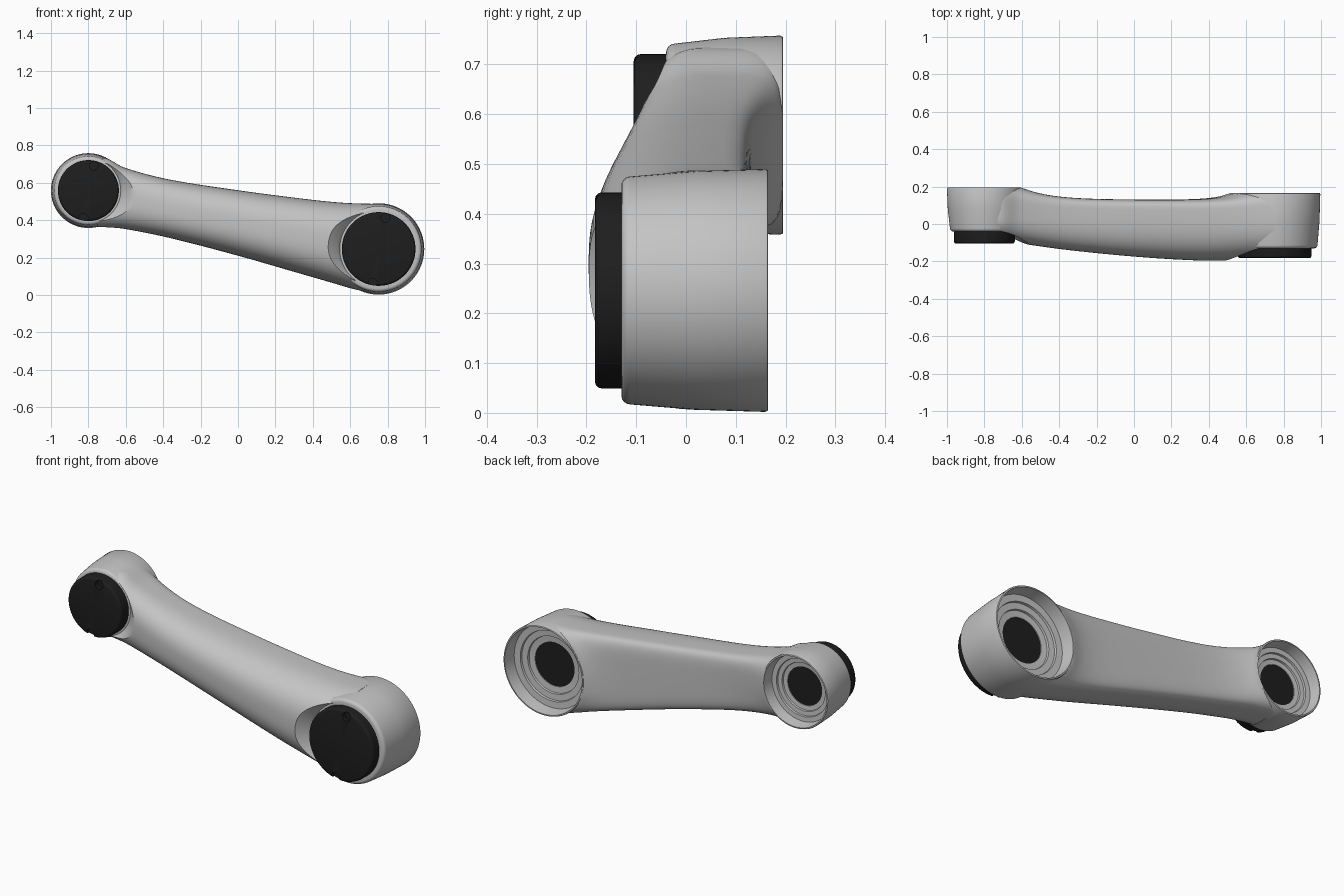
import bpy, bmesh, math
from mathutils import Vector

if "Cube" in bpy.data.objects:
    bpy.data.objects.remove(bpy.data.objects["Cube"])


def material(name, c):
    m = bpy.data.materials.new(name)
    m.diffuse_color = (c[0], c[1], c[2], 1)
    m.use_nodes = True
    m.node_tree.nodes["Principled BSDF"].inputs["Base Color"].default_value = m.diffuse_color
    return m


GREY = material("light grey", (0.55, 0.55, 0.55))
DARK = material("near black", (0.013, 0.013, 0.013))


def finish(bm, name, mat):
    bmesh.ops.remove_doubles(bm, verts=bm.verts, dist=1e-5)
    bmesh.ops.recalc_face_normals(bm, faces=bm.faces)
    me = bpy.data.meshes.new(name)
    bm.to_mesh(me)
    bm.free()
    ob = bpy.data.objects.new(name, me)
    bpy.context.collection.objects.link(ob)
    me.materials.append(mat)
    return ob


def lathe(name, prof, cx, cz, mat, closed=False, n=96):
    """Spin (radius, y) points around a y-parallel axis."""
    bm = bmesh.new()
    rings = []
    for r, y in prof:
        rings.append([bm.verts.new((cx + r * math.cos(2 * math.pi * i / n), y,
                                    cz + r * math.sin(2 * math.pi * i / n))) for i in range(n)])
    m = len(rings)
    for k in range(m if closed else m - 1):
        a, b = rings[k], rings[(k + 1) % m]
        for i in range(n):
            j = (i + 1) % n
            bm.faces.new((a[i], a[j], b[j], b[i]))
    return finish(bm, name, mat)


def activate(ob):
    bpy.ops.object.select_all(action='DESELECT')
    ob.select_set(True)
    bpy.context.view_layer.objects.active = ob


def cut(ob, cutters):
    activate(ob)
    for c in cutters:
        mod = ob.modifiers.new("cut", 'BOOLEAN')
        mod.operation = 'DIFFERENCE'
        mod.solver = 'EXACT'
        mod.object = c
        bpy.ops.object.modifier_apply(modifier=mod.name)
    for c in cutters:
        bpy.data.objects.remove(c)


def smooth(ob, deg=35):
    activate(ob)
    bpy.ops.object.shade_smooth_by_angle(angle=math.radians(deg))


def sample(table, x):
    """Smooth interpolation of rows (x, a, b, ...) with Hermite tangents."""
    n = len(table)
    i = max(k for k in range(n - 1) if table[k][0] <= x + 1e-9)
    p, q = table[i], table[i + 1]
    o, s = table[max(i - 1, 0)], table[min(i + 2, n - 1)]
    h = q[0] - p[0]
    t = (x - p[0]) / h
    out = []
    for c in range(1, len(p)):
        m0 = (q[c] - o[c]) / (q[0] - o[0]) * h
        m1 = (s[c] - p[c]) / (s[0] - p[0]) * h
        out.append((2*t**3 - 3*t**2 + 1) * p[c] + (t**3 - 2*t**2 + t) * m0
                   + (3*t**2 - 2*t**3) * q[c] + (t**3 - t**2) * m1)
    return out


# Joint data: centre, back radius, front radius, front y, back y, fillet length
SMALL = dict(n="small", cx=-0.80, cz=0.558, R=0.200, F=0.184, f=-0.04, b=0.195, k=0.15,
             cap=0.163, capf=-0.105, bore=0.105, depth=0.085)
LARGE = dict(n="large", cx=0.752, cz=0.246, R=0.244, F=0.229, f=-0.13, b=0.165, k=0.08,
             cap=0.197, capf=-0.183, bore=0.120, depth=0.10)

# Arm: rounded cross-sections (x, top z, bottom z, front y)
STATIONS = [
    (-0.75, 0.735, 0.364, -0.075), (-0.70, 0.730, 0.362, -0.085),
    (-0.61, 0.682, 0.354, -0.103), (-0.37, 0.618, 0.306, -0.137),
    (0.00, 0.560, 0.210, -0.174), (0.32, 0.518, 0.118, -0.194),
    (0.50, 0.498, 0.066, -0.195), (0.62, 0.490, 0.031, -0.190),
    (0.75, 0.487, 0.006, -0.185)]
bm = bmesh.new()
NX, NA = 72, 80
rows = []
for i in range(NX + 1):
    x = -0.75 + 1.5 * i / NX
    top, bot, front = sample(STATIONS, x)
    zc, hz, yc = (top + bot) / 2, (top - bot) / 2, 0.04
    ring = []
    for a in range(NA):
        t = 2 * math.pi * a / NA
        c, s = math.cos(t), math.sin(t)
        e = 2 / 5.5 if c > 0 else 2 / 2.6        # flat back, round front
        z = zc + hz * math.copysign(abs(s) ** e, s)
        back = 0.13                               # back flares up to the joint rims
        for j in (SMALL, LARGE):
            d = max(0, math.hypot(x - j["cx"], z - j["cz"]) - j["R"])
            back += (j["b"] - 0.13) * math.exp(-d / j["k"])
        depth = back - yc if c > 0 else yc - front
        ring.append(bm.verts.new((x, yc + depth * math.copysign(abs(c) ** e, c), z)))
    rows.append(ring)
for r0, r1 in zip(rows, rows[1:]):
    for a in range(NA):
        b = (a + 1) % NA
        bm.faces.new((r0[a], r0[b], r1[b], r1[a]))
bm.faces.new(rows[0])
bm.faces.new(rows[-1])
arm = finish(bm, "arm", GREY)

# Clear the arm out of both joints, leaving a sloped shoulder around each cap
cutters = []
for j in (SMALL, LARGE):
    R, c, f, b = j["R"], j["cap"], j["f"], j["b"]
    cutters.append(lathe(j["n"] + "_cutter", [
        (0, 0.3), (R - 0.007, 0.3), (R - 0.007, b - j["depth"] - 0.03),
        (c + 0.005, b - j["depth"] - 0.04), (c + 0.005, f + 0.012), (c + 0.012, f - 0.002),
        (c + 0.026, f - 0.018), (c + 0.05, f - 0.043), (c + 0.095, f - 0.085),
        (c + 0.15, f - 0.14), (0, f - 0.14)], j["cx"], j["cz"], GREY))
cut(arm, cutters)
smooth(arm, 40)

for j in (SMALL, LARGE):
    cx, cz, R, F, f, b = (j[k] for k in ("cx", "cz", "R", "F", "f", "b"))
    c, cf, bore, dp = j["cap"], j["capf"], j["bore"], j["depth"]
    mid = (f + b) / 2
    step = (R - 0.018 - bore) / 3
    # Hollow joint housing with stepped socket at the back
    prof = [(bore, f + 0.004), (F - 0.018, f)]
    prof += [(F - 0.018 + 0.018 * math.sin(t), f + 0.018 - 0.018 * math.cos(t))
             for t in (0.4, 0.8, 1.2, 1.57)]
    prof += [(F + (R - F) * 0.72, mid), (R, b - 0.006), (R - 0.002, b - 0.001), (R - 0.004, b),
             (R - 0.009, b), (R - 0.018, b - dp * 0.7), (bore + 2 * step, b - dp * 0.72),
             (bore + 2 * step - 0.002, b - dp * 0.84), (bore + step, b - dp * 0.86),
             (bore + step - 0.002, b - dp * 0.97), (bore, b - dp)]
    smooth(lathe(j["n"] + "_joint_housing", prof, cx, cz, GREY, closed=True))
    # Dark plug at the bottom of the socket
    lathe(j["n"] + "_socket_plug", [(0, b - dp - 0.004), (bore + 0.003, b - dp - 0.004),
                                    (bore + 0.003, b - dp - 0.02), (0, b - dp - 0.02)],
          cx, cz, DARK)
    # Front cap with two small screw notches near the rim
    q = 0.014
    cap = lathe(j["n"] + "_cap", [(0, f + 0.02), (c, f + 0.02), (c, cf + q)] +
                [(c - q + q * math.cos(t), cf + q - q * math.sin(t)) for t in (0.5, 1.05, 1.57)] +
                [(0, cf)], cx, cz, DARK)
    notches = []
    for ang, rr in ((78, c - 0.026), (260, c - 0.014)):
        t = math.radians(ang)
        notches.append(lathe("notch_cutter", [(0, cf - 0.02), (0.024, cf - 0.02),
                                              (0.024, cf + 0.022), (0, cf + 0.022)],
                             cx + rr * math.cos(t), cz + rr * math.sin(t), DARK, n=24))
    cut(cap, notches)
    smooth(cap)
